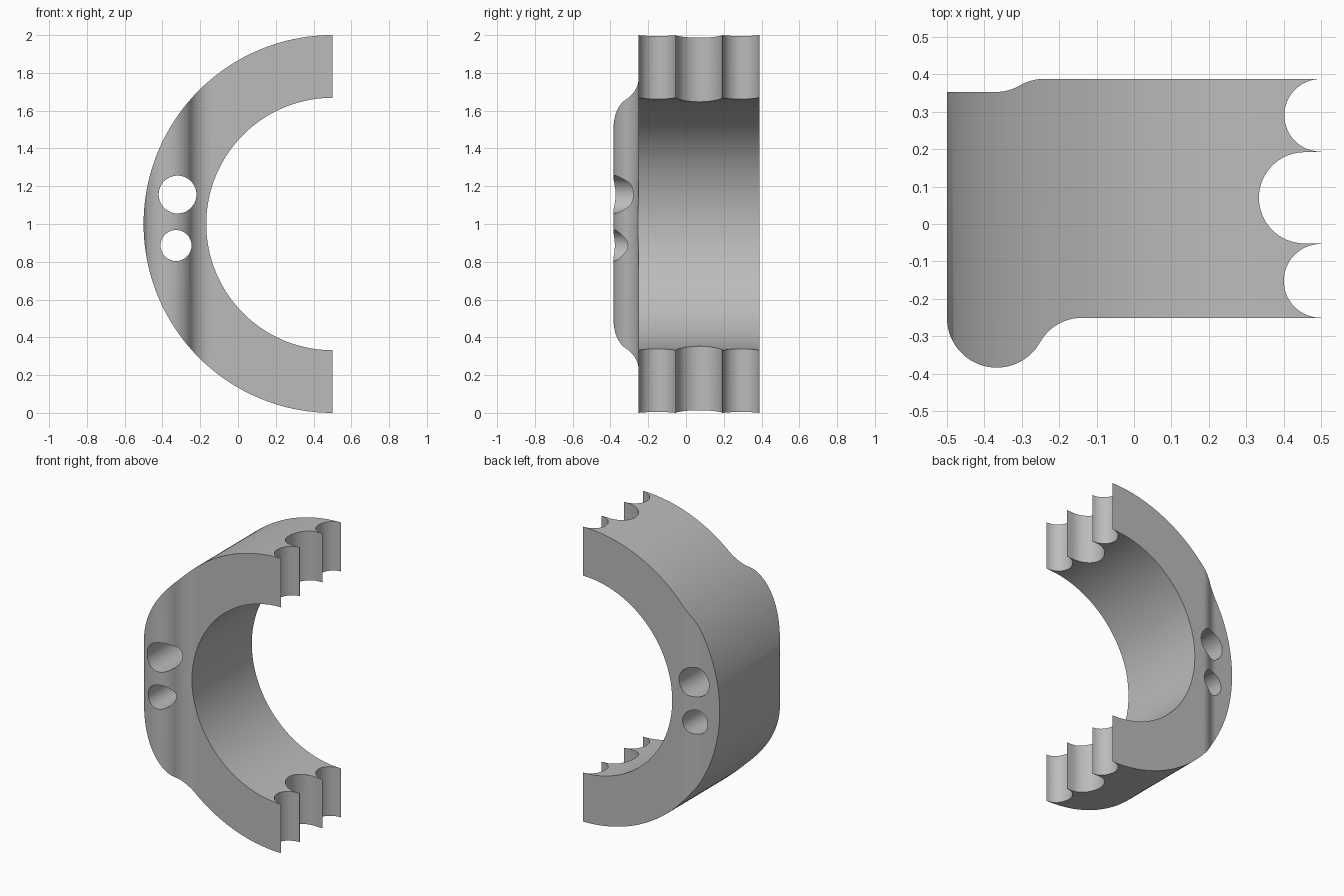
import bpy, bmesh
from math import sin, cos, pi, radians

if "Cube" in bpy.data.objects:
    bpy.data.objects.remove(bpy.data.objects["Cube"])

grey = bpy.data.materials.new("plain_grey")
grey.use_nodes = True
colour = (0.5, 0.5, 0.5, 1)
grey.diffuse_color = colour
grey.node_tree.nodes["Principled BSDF"].inputs["Base Color"].default_value = colour


def arc(x, y, r, start, end, steps=32):
    """Points along an arc, angles in degrees."""
    angles = [radians(start + (end - start) * i / steps) for i in range(steps + 1)]
    return [(x + r * cos(a), y + r * sin(a)) for a in angles]


def prism(name, outline, direction):
    """Extrude a closed outline along a vector."""
    bm = bmesh.new()
    face = bm.faces.new([bm.verts.new(p) for p in outline])
    top = bmesh.ops.extrude_face_region(bm, geom=[face])["geom"]
    bmesh.ops.translate(bm, vec=direction,
                        verts=[v for v in top if isinstance(v, bmesh.types.BMVert)])
    bmesh.ops.recalc_face_normals(bm, faces=bm.faces)
    mesh = bpy.data.meshes.new(name)
    bm.to_mesh(mesh)
    bm.free()
    mesh.materials.append(grey)
    obj = bpy.data.objects.new(name, mesh)
    bpy.context.collection.objects.link(obj)
    return obj


def disc(name, x, z, r, sides):
    """Cylinder running front to back."""
    pts = arc(x, z, r, 0, 360, sides)[:-1]
    return prism(name, [(px, -1, pz) for px, pz in pts], (0, 2, 0))


def combine(target, tool, operation):
    mod = target.modifiers.new(operation, "BOOLEAN")
    mod.operation, mod.solver, mod.object = operation, "EXACT", tool
    bpy.context.view_layer.objects.active = target
    bpy.ops.object.modifier_apply(modifier=mod.name)
    bpy.data.objects.remove(tool)


# Plan outline: front rib, its fillet, scalloped ends, stepped back
outline = arc(-0.367, -0.251, 0.133, 180, 330.8)
outline += arc(-0.14, -0.378, 0.127, 150.8, 90, 16)[1:]
outline += [(0.5, -0.251)]
outline += arc(0.499, -0.152, 0.0985, 270, 90)
outline += [(0.5, -0.053), (0.5, -0.052)]
outline += arc(0.456, 0.07, 0.122, 270, 90)
outline += [(0.5, 0.192), (0.5, 0.193)]
outline += arc(0.499, 0.2905, 0.097, 270, 90)
outline += [(0.5, 0.388)]
outline += arc(-0.24, 0.259, 0.129, 90, 120.2, 12)
outline += arc(-0.37, 0.482, 0.129, 300.2, 270, 12)[1:]
outline += [(-0.5, 0.353)]

# Half ring: the plan limited by the round outside, opened by the bore
ring = prism("half_ring_clamp", [(x, y, -0.1) for x, y in outline], (0, 0, 2.2))
combine(ring, disc("outer_round", 0.5, 1, 1, 192), "INTERSECT")
combine(ring, disc("bore", 0.5, 1, 0.668, 160), "DIFFERENCE")

# Two bolt holes through the rib
combine(ring, disc("upper_hole", -0.32, 1.156, 0.1, 64), "DIFFERENCE")
combine(ring, disc("lower_hole", -0.328, 0.886, 0.082, 64), "DIFFERENCE")

bpy.ops.object.select_all(action="DESELECT")
ring.select_set(True)
bpy.context.view_layer.objects.active = ring
bpy.ops.object.shade_smooth_by_angle(angle=radians(30))
